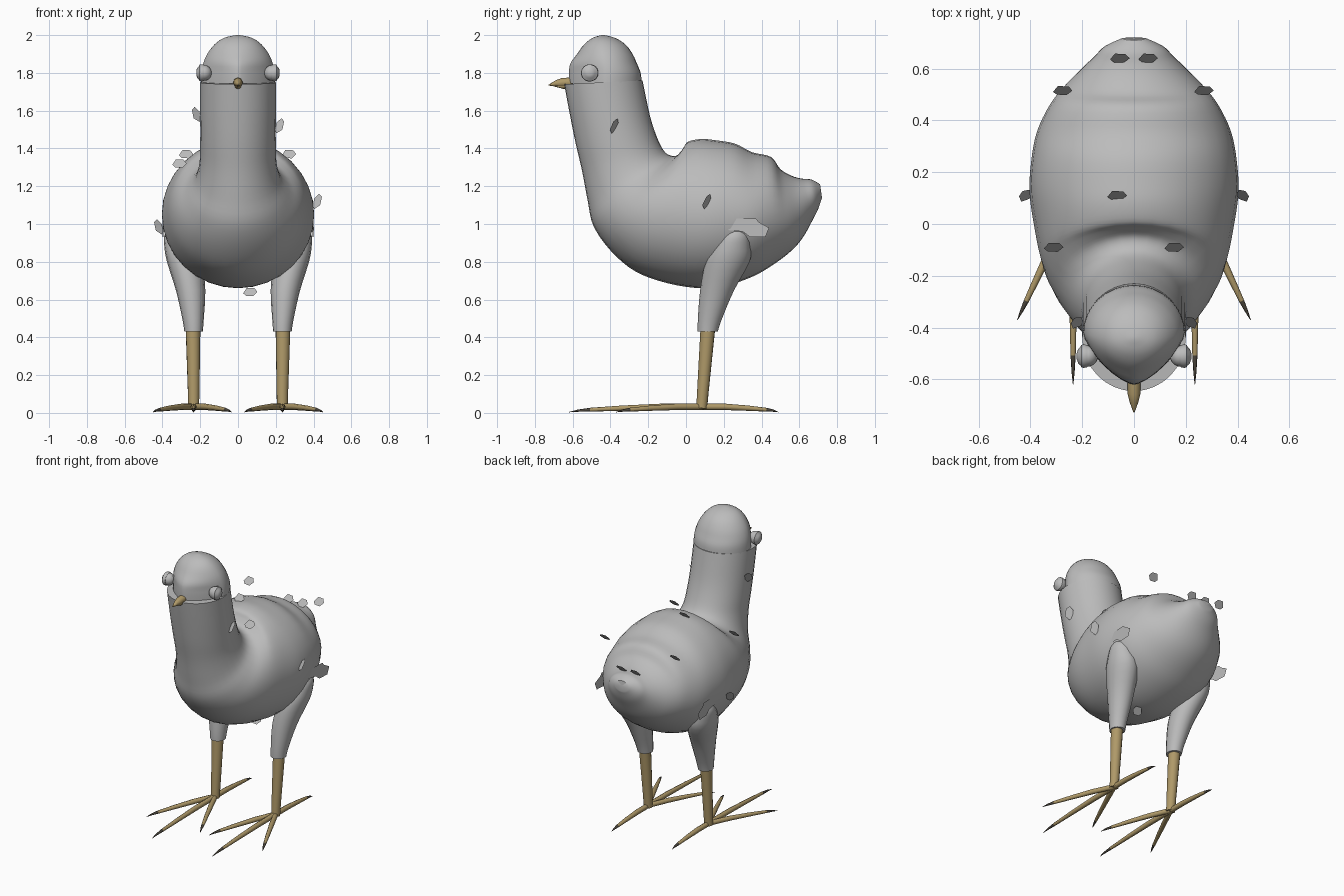
import bpy, bmesh, math
from mathutils import Vector as V

if "Cube" in bpy.data.objects:
    bpy.data.objects.remove(bpy.data.objects["Cube"])


def material(name, rgb):
    m = bpy.data.materials.new(name)
    m.diffuse_color = (*rgb, 1)
    m.use_nodes = True
    m.node_tree.nodes["Principled BSDF"].inputs["Base Color"].default_value = m.diffuse_color
    return m


GREY = material("plumage grey", (0.5, 0.5, 0.5))
TAN = material("horn tan", (0.43, 0.32, 0.14))
DARK = material("claw dark", (0.07, 0.06, 0.045))


def finish(bm, name, mats, angle=40):
    bmesh.ops.recalc_face_normals(bm, faces=bm.faces[:])
    me = bpy.data.meshes.new(name)
    bm.to_mesh(me)
    bm.free()
    for m in mats:
        me.materials.append(m)
    ob = bpy.data.objects.new(name, me)
    bpy.context.collection.objects.link(ob)
    bpy.ops.object.select_all(action='DESELECT')
    ob.select_set(True)
    bpy.context.view_layer.objects.active = ob
    if angle:
        bpy.ops.object.shade_smooth_by_angle(angle=math.radians(angle))
    return ob


def spline(rows, steps):
    """Smoothly resample a list of number tuples."""
    out = []
    for i in range(len(rows) - 1):
        a, b = rows[max(i - 1, 0)], rows[i]
        c, d = rows[i + 1], rows[min(i + 2, len(rows) - 1)]
        for k in range(steps):
            t = k / steps
            out.append(tuple(
                0.5 * (2 * q + (r - p) * t + (2 * p - 5 * q + 4 * r - s) * t * t
                       + (3 * q - p - 3 * r + s) * t ** 3)
                for p, q, r, s in zip(a, b, c, d)))
    out.append(tuple(rows[-1]))
    return out


def loft(name, rings, mats, angle=40, dark_from=None):
    """Skin closed rings; both ends are closed with a fan."""
    bm = bmesh.new()
    loops = [[bm.verts.new(p) for p in r] for r in rings]
    n = len(rings[0])
    for j, (a, b) in enumerate(zip(loops, loops[1:])):
        for i in range(n):
            f = bm.faces.new((a[i], a[(i + 1) % n], b[(i + 1) % n], b[i]))
            if dark_from is not None and j >= dark_from:
                f.material_index = 1
    for loop in (loops[0], loops[-1]):
        mid = bm.verts.new(sum((v.co for v in loop), V()) / n)
        for i in range(n):
            f = bm.faces.new((loop[i], loop[(i + 1) % n], mid))
            if dark_from is not None and loop is loops[-1]:
                f.material_index = 1
    return finish(bm, name, mats, angle)


def tube(name, pts, mats, n=8, angle=50, dark_from=None):
    """Tapered round tube through (x, y, z, radius) points."""
    axis = (V(pts[-1][:3]) - V(pts[0][:3])).normalized()
    u = axis.orthogonal().normalized()
    w = axis.cross(u)
    rings = [[V(p[:3]) + p[3] * (u * math.cos(2 * math.pi * i / n) + w * math.sin(2 * math.pi * i / n))
              for i in range(n)] for p in pts]
    return loft(name, rings, mats, angle, dark_from)


def card(name, pts):
    """Thin single-sided feather plate."""
    bm = bmesh.new()
    bm.faces.new([bm.verts.new(p) for p in pts])
    return finish(bm, name, [GREY], 0)


# Neck and body: front/belly point (y, z), back point (y, z), half width
BODY = [
    (-.645, 1.74, -.23, 1.76, .2), (-.615, 1.58, -.19, 1.57, .2),
    (-.585, 1.43, -.15, 1.45, .2), (-.55, 1.28, -.115, 1.385, .203),
    (-.52, 1.12, -.08, 1.362, .225), (-.49, .99, -.045, 1.365, .27),
    (-.4, .86, -.015, 1.40, .325), (-.27, .75, .01, 1.435, .36),
    (-.1, .687, .08, 1.45, .385), (.08, .66, .16, 1.443, .403),
    (.22, .676, .26, 1.425, .397), (.36, .725, .35, 1.38, .375),
    (.47, .79, .45, 1.355, .325), (.56, .86, .5, 1.29, .27),
    (.62, .93, .56, 1.255, .21), (.67, 1.02, .615, 1.24, .155),
    (.70, 1.08, .665, 1.235, .115), (.72, 1.14, .71, 1.21, .05)]
N = 32
rings = []
for fy, fz, by, bz, w in spline(BODY, 4):
    c, h = V((0, (fy + by) / 2, (fz + bz) / 2)), V((0, (fy - by) / 2, (fz - bz) / 2))
    rings.append([c + h * math.cos(2 * math.pi * i / N) + V((w * math.sin(2 * math.pi * i / N), 0, 0))
                  for i in range(N)])
loft("neck_and_body", rings, [GREY])

# Head: z, centre y, front reach, back reach, half width; pinched to a point in front
HEAD = [
    (1.745, -.42, .2, .185, .196), (1.80, -.42, .2, .18, .194),
    (1.85, -.425, .187, .165, .184), (1.90, -.43, .147, .147, .163),
    (1.95, -.435, .105, .115, .125), (1.985, -.44, .055, .065, .075),
    (2.0, -.44, .008, .008, .01)]
rings = []
for z, yc, f, b, w in spline(HEAD, 3):
    e = 1.0 + 0.4 * min(1, max(0, (1.97 - z) / .15))
    ring = []
    for i in range(N):
        t = 2 * math.pi * i / N
        s, c = math.sin(t), math.cos(t)
        if c > 0:
            ring.append(V((w * math.copysign(abs(s) ** e, s), yc - f * c ** e, z)))
        else:
            ring.append(V((w * s, yc - b * c, z)))
    rings.append(ring)
loft("head", rings, [GREY])

# Beak halves
tube("upper_beak", [(0, -.60, 1.75, .026), (0, -.655, 1.748, .025),
                    (0, -.69, 1.744, .016), (0, -.728, 1.735, .002)], [TAN])
tube("lower_beak", [(0, -.60, 1.735, .022), (0, -.65, 1.733, .018),
                    (0, -.705, 1.732, .002)], [TAN])

for side, tag in ((1, "right"), (-1, "left")):
    # Eyeball with a rim and raised lens
    bm = bmesh.new()
    bmesh.ops.create_uvsphere(bm, u_segments=20, v_segments=12, radius=.041)
    bmesh.ops.translate(bm, verts=bm.verts[:], vec=(side * .18, -.51, 1.8))
    finish(bm, tag + "_eye", [GREY])
    tube(tag + "_eye_rim", [(side * x, -.51, 1.8, r) for x, r in
                            ((.18, .043), (.193, .046), (.203, .044), (.207, .036),
                             (.216, .027), (.221, .012))], [GREY], 20)

    # Feathered thigh: z, centre x, centre y, half width, half depth
    THIGH = [(.43, .235, .115, .049, .053), (.50, .238, .127, .057, .064),
             (.65, .251, .165, .078, .09), (.80, .283, .22, .093, .117),
             (.88, .306, .243, .084, .1), (.94, .322, .258, .068, .075),
             (.985, .335, .265, .03, .035)]
    loft(tag + "_thigh", [[V((side * (x + rx * math.cos(2 * math.pi * i / 16)),
                              y + ry * math.sin(2 * math.pi * i / 16), z))
                           for i in range(16)] for z, x, y, rx, ry in spline(THIGH, 3)], [GREY])

    # Shank and toes with dark claws
    hub = V((side * .235, .085, .032))
    tube(tag + "_shank", [(side * .235, .083, .025, .029), (side * .235, .09, .12, .031),
                          (side * .238, .115, .44, .039)], [TAN], 14)
    toes = {"middle": (0, -.705), "outer": (.215, -.455), "inner": (-.2, -.455), "hind": (0, .405)}
    for toe, (dx, dy) in toes.items():
        path = [(hub.x + side * dx * t, hub.y + dy * t, z, r) for t, z, r in
                ((-.02, .032, .017), (.3, .032, .017), (.6, .025, .014),
                 (.84, .017, .010), (.93, .012, .006), (1, .004, .001))]
        tube(f"{tag}_{toe}_toe", path, [TAN, DARK], 8, 50, 3)

    # Ragged feather tuft over the thigh
    TUFT = [(.2, 1.03), (.37, 1.03), (.385, 1.01), (.44, .98), (.42, .93),
            (.34, .93), (.3, .96), (.2, .97)]
    card(tag + "_thigh_tuft", [(side * (.387 + .06 * (y - .2)), y, z) for y, z in TUFT])

# Loose feathers: centre, then long and wide axes
LEAF = [(-.5, -.15), (-.25, .5), (.3, .45), (.5, 0), (.2, -.5), (-.3, -.45)]


def feather(i, c, a, b):
    c, a, b = V(c), V(a), V(b)
    card(f"loose_feather_{i}", [c + a * p + b * q for p, q in LEAF])


BACK = ((.075, 0, 0), (0, .035, .045))
FLANK = (.02, .035, .08), (.04, -.03, 0)
spots = [(-.31, -.09, 1.32), (.155, -.09, 1.41), (-.065, .11, 1.46), (.27, .515, 1.37),
         (-.275, .515, 1.37), (.055, .64, 1.255), (-.055, .64, 1.255), (.065, .11, .64),
         (.06, .51, .835)]
for i, c in enumerate(spots):
    feather(i, c, *BACK)
for i, c in enumerate([(.22, -.38, 1.52), (-.22, -.38, 1.58), (.42, .11, 1.12), (-.42, .11, .985)]):
    s = 1 if c[0] > 0 else -1
    feather(i + 9, c, *[(s * v[0], v[1], v[2]) for v in FLANK])
